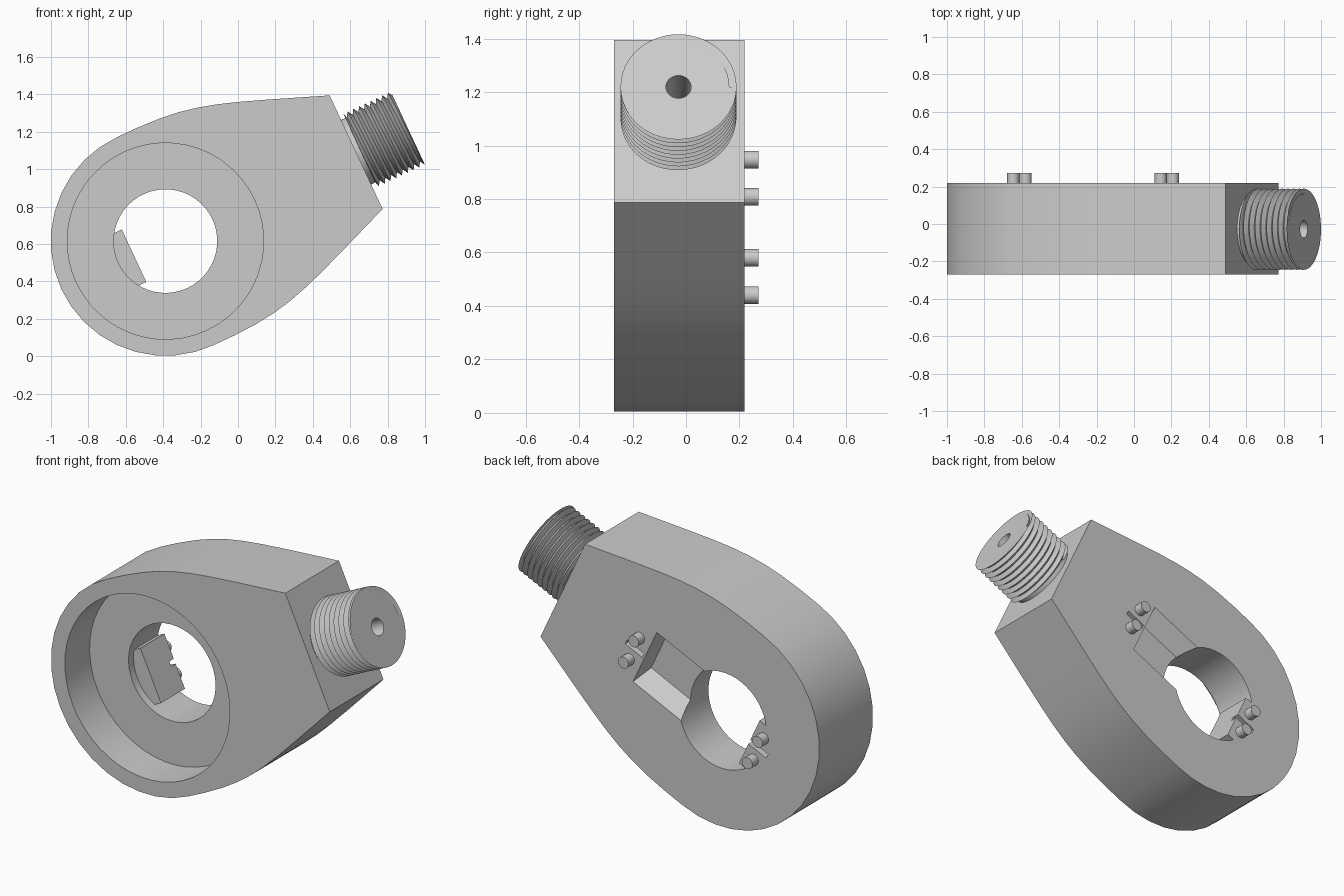
import bpy, bmesh, math
from mathutils import Matrix, Vector

if "Cube" in bpy.data.objects:
    bpy.data.objects.remove(bpy.data.objects["Cube"])

# Local frame: x along the stem axis, y through the thickness, z across
FRAME = Matrix.Translation((-0.388, 0, 0.615)) @ Matrix.Rotation(math.radians(-25), 4, 'Y')
FRONT, BACK, MID = -0.27, 0.218, -0.028

grey = bpy.data.materials.new("plain_grey")
grey.diffuse_color = (0.6, 0.6, 0.6, 1)
grey.use_nodes = True
grey.node_tree.nodes["Principled BSDF"].inputs["Base Color"].default_value = grey.diffuse_color


def make(name, bm):
    bmesh.ops.recalc_face_normals(bm, faces=bm.faces)
    me = bpy.data.meshes.new(name)
    bm.to_mesh(me)
    bm.free()
    me.materials.append(grey)
    ob = bpy.data.objects.new(name, me)
    ob.matrix_world = FRAME
    bpy.context.collection.objects.link(ob)
    return ob


def prism(name, outline, y0, y1, end_outline=None):
    """Solid between two matching outlines at y0 and y1."""
    bm = bmesh.new()
    a = [bm.verts.new((x, y0, z)) for x, z in outline]
    b = [bm.verts.new((x, y1, z)) for x, z in (end_outline or outline)]
    bm.faces.new(a)
    bm.faces.new(b)
    for i in range(len(a)):
        j = (i + 1) % len(a)
        bm.faces.new((a[i], a[j], b[j], b[i]))
    return make(name, bm)


def circle(r, n=48, cx=0, cz=0):
    return [(cx + r * math.cos(2 * math.pi * i / n), cz + r * math.sin(2 * math.pi * i / n))
            for i in range(n)]


def rect(x0, x1, h):
    return [(x0, -h), (x1, -h), (x1, h), (x0, h)]


def boolean(target, tool, op):
    mod = target.modifiers.new(op, 'BOOLEAN')
    mod.object, mod.operation, mod.solver = tool, op, 'EXACT'
    bpy.context.view_layer.objects.active = target
    bpy.ops.object.modifier_apply(modifier=mod.name)
    bpy.data.objects.remove(tool)


def smooth(ob, angle):
    bpy.ops.object.select_all(action='DESELECT')
    ob.select_set(True)
    bpy.context.view_layer.objects.active = ob
    bpy.ops.object.shade_smooth_by_angle(angle=math.radians(angle))


# Body: round head blending into a tapered shoulder with a flat end
shoulder = [(1.125, 0.335), (0.82, 0.453), (0.67, 0.509), (0.56, 0.546),
            (0.46, 0.574), (0.36, 0.594), (0.25, 0.607), (0.12, 0.613)]
arc = [(0.613 * math.cos(t), 0.613 * math.sin(t))
       for t in (math.radians(90 + 10 * i) for i in range(19))]
body = prism("body", shoulder + arc + [(x, -z) for x, z in reversed(shoulder)], FRONT, BACK)

# Front recess, through hole and tapered back pocket
boolean(body, prism("recess_cutter", circle(0.525), FRONT - 0.1, -0.045), 'DIFFERENCE')
boolean(body, prism("hole_cutter", circle(0.277), -0.2, BACK + 0.1), 'DIFFERENCE')
boolean(body, prism("pocket_cutter", rect(0.1, 0.53, 0.11), BACK - 0.1, BACK + 0.01,
                    rect(0.1, 0.55, 0.185)), 'DIFFERENCE')

# Block on the far side of the hole
boolean(body, prism("block", rect(-0.33, -0.185, 0.155), 0.0, BACK), 'UNION')

# Narrow slits between the pins
for x0, x1 in ((0.56, 0.68), (-0.31, -0.17)):
    boolean(body, prism("slit_cutter", rect(x0, x1, 0.014), BACK - 0.04, BACK + 0.05), 'DIFFERENCE')
smooth(body, 25)

# Two pairs of small round pins on the back
for x in (0.622, -0.248):
    for z in (0.077, -0.077):
        smooth(prism("pin", circle(0.033, 20, x, z), BACK - 0.02, 0.272), 30)

# Stud core with an axial bore, turned around the stem axis
N = 48
START, END = 1.12, 1.43
bm = bmesh.new()
profile = [(START, 0.19), (END, 0.19), (END, 0.047), (START, 0.047)]
rings = [[bm.verts.new((u, MID + r * math.cos(2 * math.pi * j / N), r * math.sin(2 * math.pi * j / N)))
          for j in range(N)] for u, r in profile]
for a, b in zip(rings, rings[1:]):
    for j in range(N):
        k = (j + 1) % N
        bm.faces.new((a[j], a[k], b[k], b[j]))
smooth(make("stud_core", bm), 30)

# Helical thread: alternating root and crest rows, trimmed flat at both ends
PITCH, LOW = 0.034, 1.15
bm = bmesh.new()
rows = 2 * int((END - LOW) / PITCH + 2)
cols = []
for j in range(N + 1):
    t = 2 * math.pi * j / N
    col = []
    for k in range(rows):
        u = min(max(LOW + PITCH * (k / 2 + j / N - 1), LOW), END)
        r = 0.217 if k % 2 else 0.189
        col.append(bm.verts.new((u, MID + r * math.cos(t), r * math.sin(t))))
    cols.append(col)
for a, b in zip(cols, cols[1:]):
    for k in range(rows - 1):
        bm.faces.new((a[k], b[k], b[k + 1], a[k + 1]))
bmesh.ops.remove_doubles(bm, verts=bm.verts, dist=1e-5)
bmesh.ops.dissolve_degenerate(bm, edges=bm.edges, dist=1e-5)
smooth(make("stud_thread", bm), 30)
